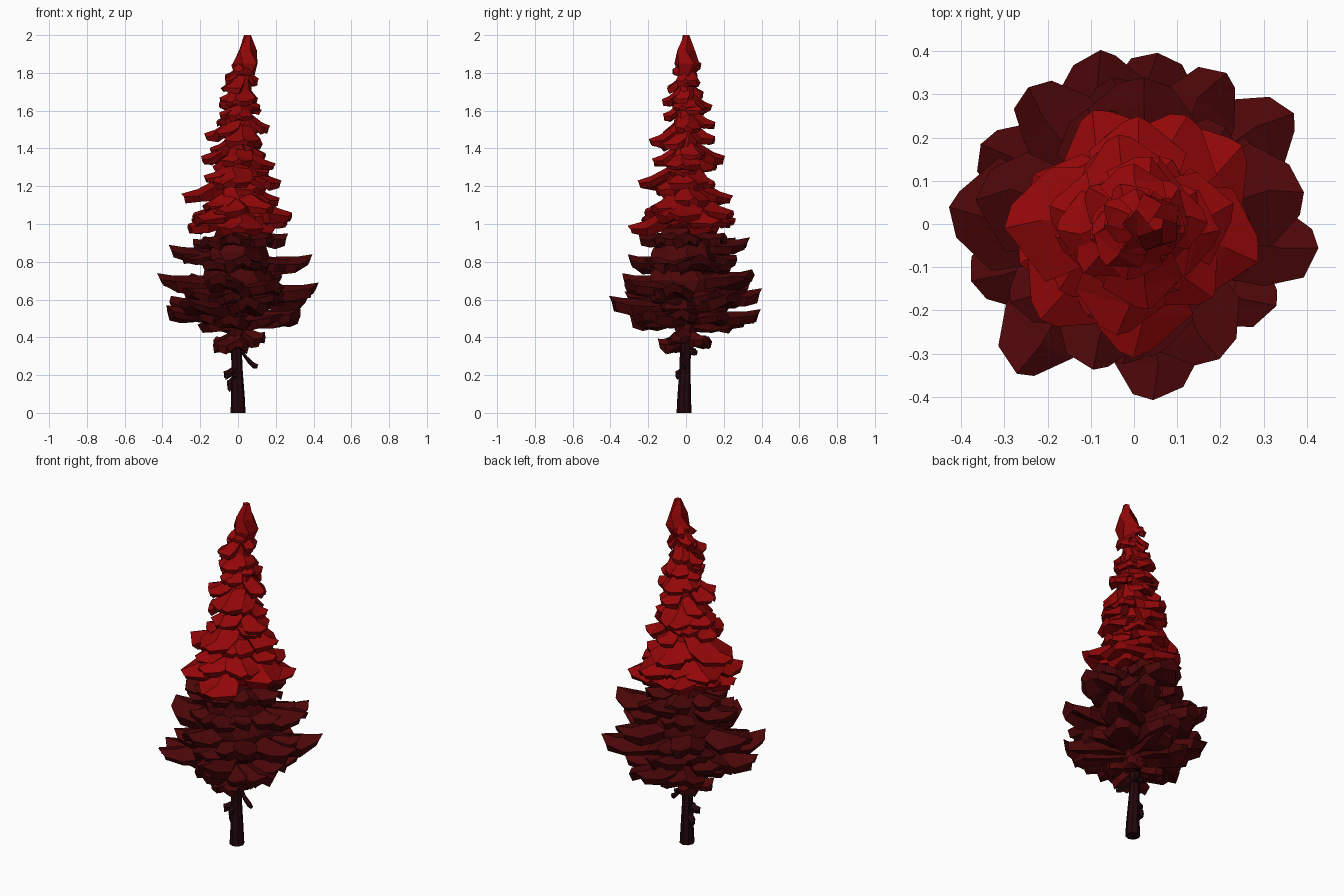
import bpy, bmesh, math, random
from mathutils import Vector

if "Cube" in bpy.data.objects:
    bpy.data.objects.remove(bpy.data.objects["Cube"])
rng = random.Random(5)


def material(name, rgb):
    m = bpy.data.materials.new(name)
    m.use_nodes = True
    m.diffuse_color = (*rgb, 1)
    m.node_tree.nodes["Principled BSDF"].inputs["Base Color"].default_value = (*rgb, 1)
    return m


BRIGHT = material("bright red foliage", (0.29, 0.002, 0.0025))
DARK = material("dark red foliage", (0.073, 0.002, 0.0025))
BARK = material("dark bark", (0.016, 0.002, 0.003))


def finish(bm, name, mat):
    bmesh.ops.recalc_face_normals(bm, faces=bm.faces)
    mesh = bpy.data.meshes.new(name)
    bm.to_mesh(mesh)
    bm.free()
    mesh.materials.append(mat)
    ob = bpy.data.objects.new(name, mesh)
    bpy.context.collection.objects.link(ob)


def skin(bm, rings):
    """Join rings of points into a closed, faceted solid."""
    rows = [[bm.verts.new(p) for p in ring] for ring in rings]
    n = len(rows[0])
    for a, b in zip(rows, rows[1:]):
        for i in range(n):
            j = (i + 1) % n
            bm.faces.new((a[i], a[j], b[j], b[i]))
    bm.faces.new(rows[0])
    bm.faces.new(rows[-1])


def tube(bm, stations, sides, jitter=0.0):
    """Upright tube through (x, y, z, radius) stations."""
    rings = []
    for k, (x, y, z, r) in enumerate(stations):
        ring = []
        for i in range(sides):
            a = math.tau * (i + 0.5 * (k % 2) * (jitter > 0)) / sides
            q = r * (1 + rng.uniform(-jitter, jitter))
            ring.append((x + q * math.cos(a), y + q * math.sin(a), z))
        rings.append(ring)
    skin(bm, rings)


PAD = ((0.08, 0.5, 1.0), (0.45, 0.85, 1.1), (0.8, 1.0, 1.0), (1.0, 0.5, 0.85))
POINTED = ((0.08, 0.45, 1.2), (0.4, 0.85, 1.3), (0.72, 1.0, 1.0), (1.0, 0.28, 0.6))


def bough(bm, angle, length, tip, rise, width, thick, curl, shape=PAD, axis_x=0.0):
    """Petal-shaped pad: creased ridge, drooping edges, blunt or pointed end."""
    a = math.radians(angle)
    out = Vector((math.cos(a), math.sin(a), 0))
    side = Vector((-out.y, out.x, 0))
    rings = []
    for t, w, h in shape:
        z = tip + rise * (1 - t) ** 1.5 + curl * (t ** 3 - 1)
        c = out * length * t + Vector((axis_x * (1 - t), 0, z))
        d = thick * h
        back = out * length * 0.05 * (t > 0.7)
        wl, wr = (width * w * rng.uniform(0.8, 1.2) for _ in range(2))
        ring = [c + side * width * rng.uniform(-0.2, 0.2)]
        for s, pull, drop in ((wl, 1, 0.4), (wl * 0.75, 1.5, 0.9), (0, 2, 0.7),
                              (-wr * 0.75, 1.5, 0.9), (-wr, 1, 0.4)):
            ring.append(c + side * s - back * pull - Vector((0, 0, d * drop * rng.uniform(0.8, 1.2))))
        rings.append(ring)
    skin(bm, rings)


# Trunk with broken twigs
bm = bmesh.new()
tube(bm, [(0, -0.01, 0, 0.04), (0, -0.01, 0.08, 0.036), (-0.006, -0.005, 0.25, 0.029),
          (-0.01, 0, 0.45, 0.03), (0, 0, 0.9, 0.03)], 8)
finish(bm, "trunk", BARK)
bm = bmesh.new()
for angle, length, tip, rise, w, thick in ((-10, 0.11, 0.255, 0.11, 0.016, 0.03),
                                           (200, 0.08, 0.22, 0.05, 0.018, 0.05),
                                           (175, 0.06, 0.17, 0.06, 0.018, 0.06),
                                           (60, 0.07, 0.33, 0.02, 0.015, 0.03),
                                           (250, 0.06, 0.22, 0.05, 0.015, 0.05),
                                           (130, 0.07, 0.34, 0.03, 0.015, 0.03)):
    bough(bm, angle, length, tip, rise, w, thick, 0)
finish(bm, "trunk_twigs", BARK)

# Inner masses of foliage
bm = bmesh.new()
tube(bm, [(0, 0, 0.38, 0.04), (0, 0, 0.47, 0.07), (0, 0, 0.55, 0.16), (0, 0, 0.7, 0.19),
          (0, 0, 0.85, 0.17), (0, 0, 0.98, 0.12)], 9, 0.15)
finish(bm, "lower_core", DARK)
bm = bmesh.new()
tube(bm, [(0, 0, 1.0, 0.14), (0, 0, 1.15, 0.12), (0.01, 0, 1.35, 0.08), (0.02, 0, 1.55, 0.06),
          (0.03, 0, 1.75, 0.04), (0.04, 0, 1.9, 0.03)], 7, 0.15)
finish(bm, "upper_core", BRIGHT)

# Large lower boughs: direction, reach, tip height
bm = bmesh.new()
for angle, length, tip in ((176, 0.43, 0.74), (154, 0.40, 0.62), (127, 0.40, 0.74), (103, 0.41, 0.66),
                           (83, 0.40, 0.55), (60, 0.41, 0.76), (37, 0.45, 0.64), (12, 0.40, 0.84),
                           (-10, 0.43, 0.69), (-33, 0.38, 0.55), (-57, 0.37, 0.71), (-82, 0.41, 0.62),
                           (-108, 0.35, 0.74), (-130, 0.44, 0.61), (-160, 0.40, 0.57),
                           (168, 0.37, 0.89), (85, 0.34, 0.93), (-85, 0.31, 0.84)):
    bough(bm, angle, length, tip, 0.045, 0.11, 0.09, 0.035)
finish(bm, "large_boughs", DARK)

# Smaller rings of dark boughs: tip height, reach, count, rise
bm = bmesh.new()
for tip, reach, count, rise in ((0.4, 0.175, 5, 0.08), (0.53, 0.32, 8, 0.03), (0.66, 0.32, 6, 0.04),
                                (0.83, 0.29, 6, 0.09), (0.94, 0.26, 7, 0.06)):
    for i in range(count):
        bough(bm, 360 * (i + rng.uniform(-0.2, 0.2)) / count + tip * 500,
              reach * rng.uniform(0.85, 1.08), tip + rng.uniform(-0.03, 0.03),
              rise, reach * 0.28 + 0.01, 0.075, 0.02)
finish(bm, "dark_bough_rings", DARK)


def bright_bough(bm, angle, reach, tip):
    bough(bm, angle, reach, tip, 0.06 + reach * 0.35, reach * 0.38 + 0.015,
          0.045 + reach * 0.12, 0.0, POINTED, 0.04 * (tip - 1))


# Long bright boughs: direction, reach, tip height
bm = bmesh.new()
for angle, reach, tip in ((178, 0.30, 1.16), (195, 0.28, 1.0), (170, 0.20, 1.36), (185, 0.18, 1.48),
                          (175, 0.10, 1.59), (190, 0.10, 1.67), (180, 0.07, 1.77),
                          (-14, 0.30, 1.06), (8, 0.235, 1.23), (-8, 0.20, 1.32), (5, 0.17, 1.52),
                          (-10, 0.12, 1.63), (0, 0.11, 1.77),
                          (-90, 0.31, 0.99), (-100, 0.26, 1.23), (-82, 0.20, 1.45), (-95, 0.13, 1.66),
                          (88, 0.25, 1.15), (100, 0.21, 1.36), (80, 0.16, 1.54), (95, 0.14, 1.63),
                          (36, 0.31, 1.02), (-45, 0.25, 1.1), (225, 0.31, 1.04), (111, 0.28, 1.03),
                          (63, 0.28, 1.07), (158, 0.26, 1.06), (-115, 0.24, 1.08)):
    bright_bough(bm, angle, reach, tip)
finish(bm, "long_bright_boughs", BRIGHT)

# Shorter bright boughs spiralling up between them
bm = bmesh.new()
COUNT = 30
for k in range(COUNT):
    u = k / (COUNT - 1)
    bright_bough(bm, 137.5 * k + 45 + rng.uniform(-15, 15),
                 (0.26 - 0.17 * u) * rng.uniform(0.75, 1.02), 0.99 + 0.86 * u)
finish(bm, "short_bright_boughs", BRIGHT)

# Pointed crown
bm = bmesh.new()
tube(bm, [(0.04, 0, 1.76, 0.04), (0.045, 0, 1.85, 0.07), (0.05, 0, 1.92, 0.052),
          (0.052, 0, 2.0, 0.018)], 5, 0.12)
finish(bm, "crown", BRIGHT)
